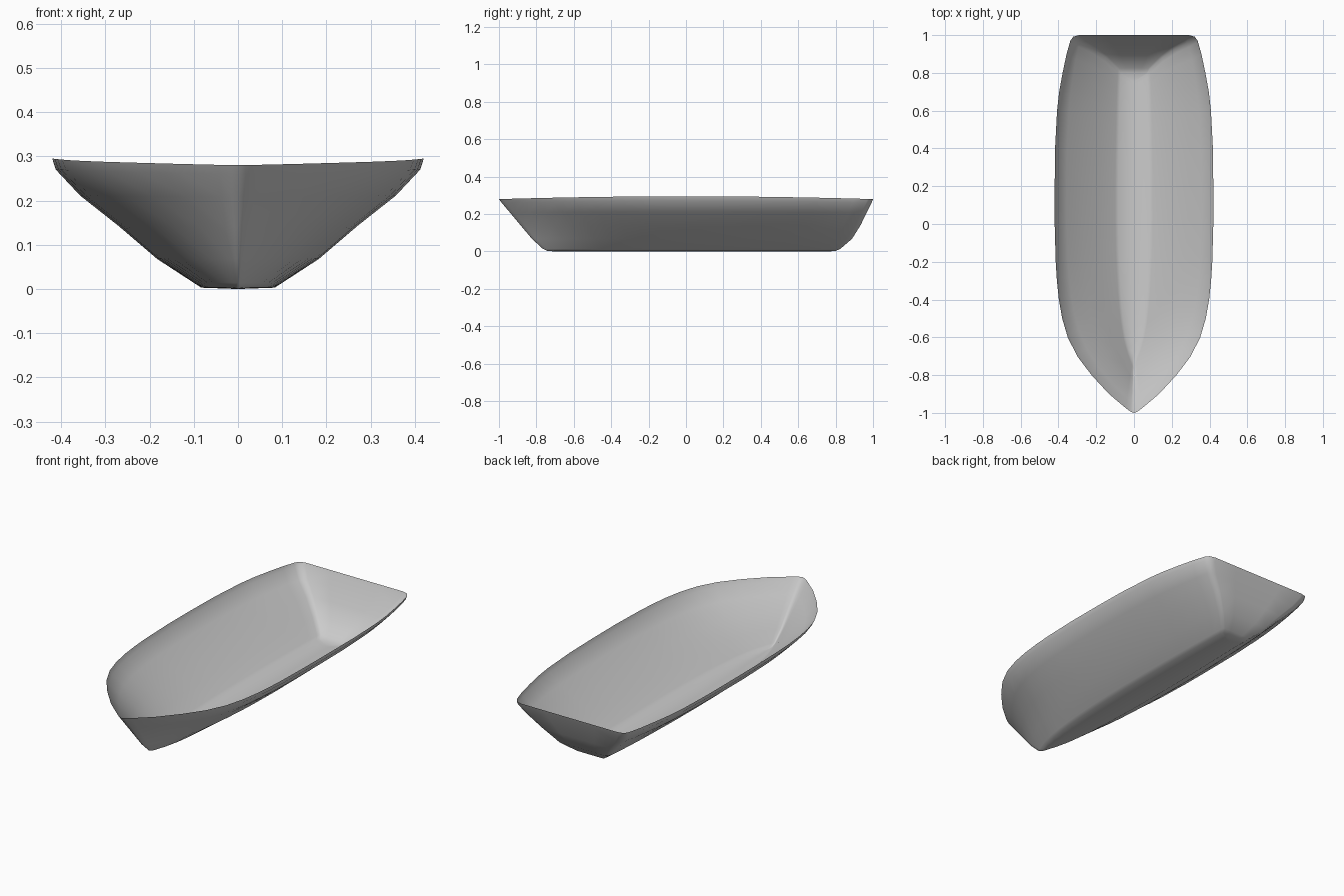
import bpy
import bmesh

cube = bpy.data.objects.get("Cube")
if cube:
    bpy.data.objects.remove(cube, do_unlink=True)

# Hull levels from keel to rim: half width, height, bow y, stern y
levels = [
    (0, 0, -.70, .76),
    (.083, .003, -.74, .80),
    (.10, .014, -.765, .825),
    (.183, .068, -.824, .888),
    (.27, .142, -.886, .934),
    (.357, .208, -.941, .966),
    (.412, .26, -.985, .992),
    (.42, .28, -1, 1),
]

# Half outline from bow to middle of stern: position along hull,
# share of half width at the rim, share of half width at the floor
outline = [
    (0, 0, 0), (.003, .04, .04), (.012, .1, .11), (.05, .315, .34),
    (.1, .535, .56), (.15, .715, .69), (.2, .835, .78), (.25, .905, .85),
    (.3, .947, .9), (.35, .972, .94), (.4, .987, .97), (.5, 1, 1),
    (.6, 1, 1), (.7, .995, .99), (.8, .97, .96), (.85, .943, .945),
    (.9, .9, .925), (.95, .85, .9), (.985, .802, .87),
    (.996, .765, .84), (1, .69, .78), (1, .35, .4), (1, 0, 0),
]


def hull_point(level, station):
    width, height, bow, stern = level
    t, rim, floor = station
    up = height / .28
    x = width * (floor + (rim - floor) * up)
    y = bow + (stern - bow) * t
    sheer = .015 * up ** 5 * (1 - (2 * t - 1) ** 2)
    return x, y, height + sheer


# Loft one half of the hull
bm = bmesh.new()
rings = [[bm.verts.new(hull_point(lv, st)) for st in outline] for lv in levels]
for low, high in zip(rings, rings[1:]):
    for j in range(len(outline) - 1):
        bm.faces.new((low[j], low[j + 1], high[j + 1], high[j]))
bmesh.ops.remove_doubles(bm, verts=bm.verts, dist=.0005)

# Mirror it across the centre line and weld
half = bm.verts[:] + bm.edges[:] + bm.faces[:]
bmesh.ops.mirror(bm, geom=half, axis='X', merge_dist=.0005)
bmesh.ops.remove_doubles(bm, verts=bm.verts, dist=.0005)
bmesh.ops.recalc_face_normals(bm, faces=bm.faces)
bm.normal_update()
lowest = min(bm.faces, key=lambda f: f.calc_center_median().z)
if lowest.normal.z > 0:
    bmesh.ops.reverse_faces(bm, faces=bm.faces)
for face in bm.faces:
    face.smooth = True

mesh = bpy.data.meshes.new("boat_hull")
bm.to_mesh(mesh)
bm.free()
hull = bpy.data.objects.new("boat_hull", mesh)
bpy.context.collection.objects.link(hull)

# Plain grey paint
grey = bpy.data.materials.new("light_grey")
grey.use_nodes = True
colour = (.6, .6, .6, 1)
grey.diffuse_color = colour
grey.node_tree.nodes["Principled BSDF"].inputs["Base Color"].default_value = colour
mesh.materials.append(grey)
